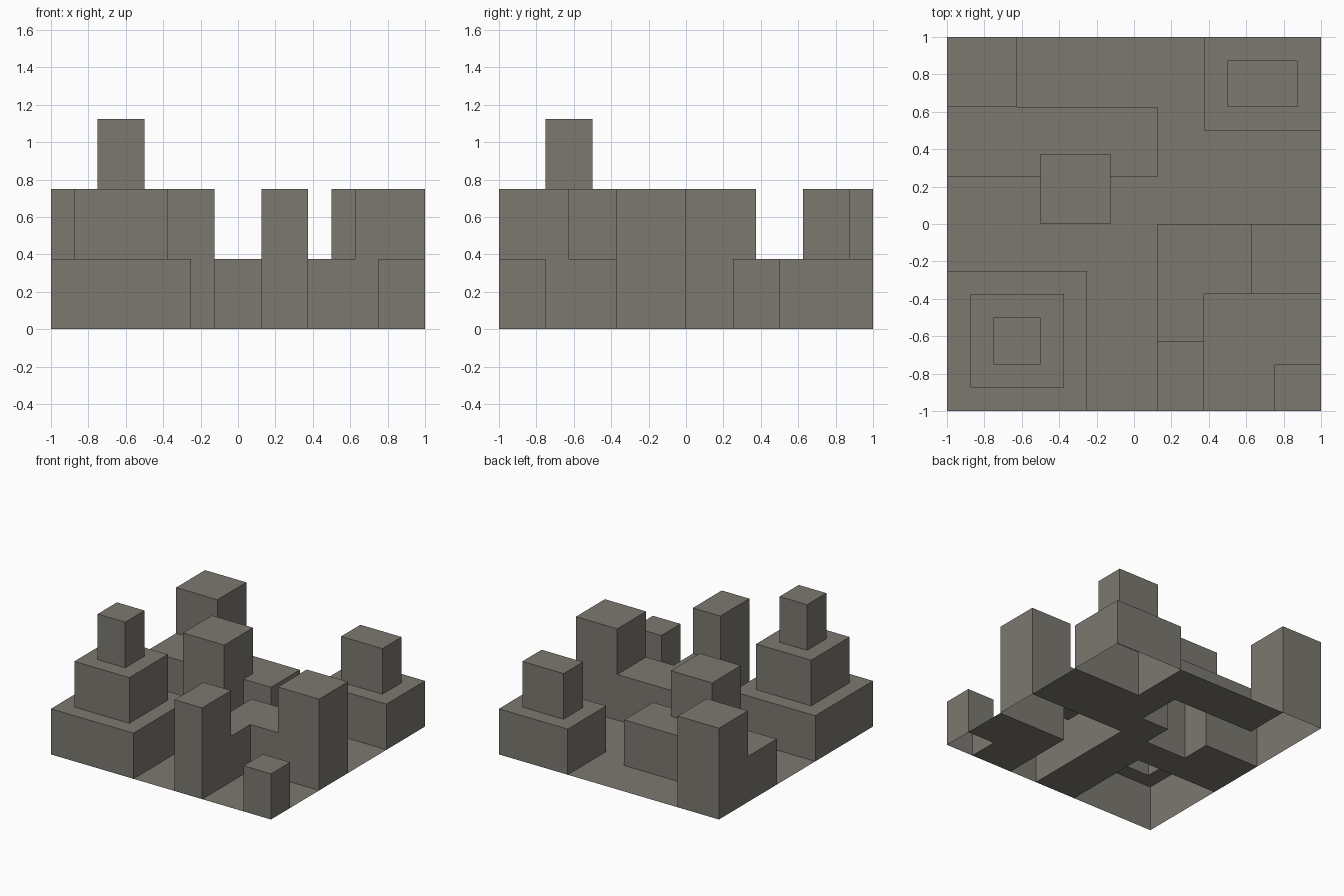
import bpy, bmesh, math

if "Cube" in bpy.data.objects:
    bpy.data.objects.remove(bpy.data.objects["Cube"])

CELL, STOREY, N = 0.125, 0.375, 16   # plan grid, height step, cells per side

stone = bpy.data.materials.new("warm grey stone")
stone.diffuse_color = (0.2, 0.19, 0.162, 1)
stone.use_nodes = True
stone.node_tree.nodes["Principled BSDF"].inputs["Base Color"].default_value = stone.diffuse_color

# Each building: blocks of (x0, x1, y0, y1, storeys); later blocks sit on earlier ones
BUILDINGS = {
    "stepped_tower": [(-1, -.25, -1, -.25, 1), (-.875, -.375, -.875, -.375, 2),
                      (-.75, -.5, -.75, -.5, 3)],
    "back_right_block": [(.375, 1, .5, 1, 1), (.5, .875, .625, .875, 2)],
    "corner_hut": [(.75, 1, -1, -.75, 1)],
    "l_shaped_block": [(.125, .375, -1, 0, 1), (.125, 1, -.375, 0, 1),
                       (.125, .375, -1, -.625, 2), (.625, 1, -.375, 0, 2)],
    "long_block": [(-1, .125, .25, .625, 1), (-1, -.625, .625, 1, 2),
                   (-.5, -.125, 0, .375, 2)],
}


def storey_map(blocks):
    """Storeys of every occupied plan cell."""
    cells = {}
    for x0, x1, y0, y1, level in blocks:
        for i in range(round((x0 + 1) / CELL), round((x1 + 1) / CELL)):
            for j in range(round((y0 + 1) / CELL), round((y1 + 1) / CELL)):
                cells[i, j] = max(level, cells.get((i, j), 0))
    return cells


def build_shell(name, cells):
    """Open-bottomed shell: a flat top per cell, walls down to lower neighbours."""
    bm = bmesh.new()

    def quad(points):
        bm.faces.new([bm.verts.new((x * CELL - 1, y * CELL - 1, z * STOREY))
                      for x, y, z in points])

    for (i, j), h in cells.items():
        corners = [(i, j), (i + 1, j), (i + 1, j + 1), (i, j + 1)]
        quad([(x, y, h) for x, y in corners])
        for k, (dx, dy) in enumerate([(0, -1), (1, 0), (0, 1), (-1, 0)]):
            a, b = corners[k], corners[(k + 1) % 4]
            for z in range(cells.get((i + dx, j + dy), 0), h):
                quad([(*a, z), (*b, z), (*b, z + 1), (*a, z + 1)])
    bmesh.ops.remove_doubles(bm, verts=bm.verts, dist=1e-4)
    bmesh.ops.dissolve_limit(bm, angle_limit=math.radians(1),
                             verts=bm.verts, edges=bm.edges)
    mesh = bpy.data.meshes.new(name)
    bm.to_mesh(mesh)
    bm.free()
    mesh.materials.append(stone)
    bpy.context.collection.objects.link(bpy.data.objects.new(name, mesh))


# Buildings
built = set()
for name, blocks in BUILDINGS.items():
    cells = storey_map(blocks)
    built |= set(cells)
    build_shell(name, cells)

# Street level, left open under the buildings
build_shell("ground", {(i, j): 0 for i in range(N) for j in range(N)
                       if (i, j) not in built})
